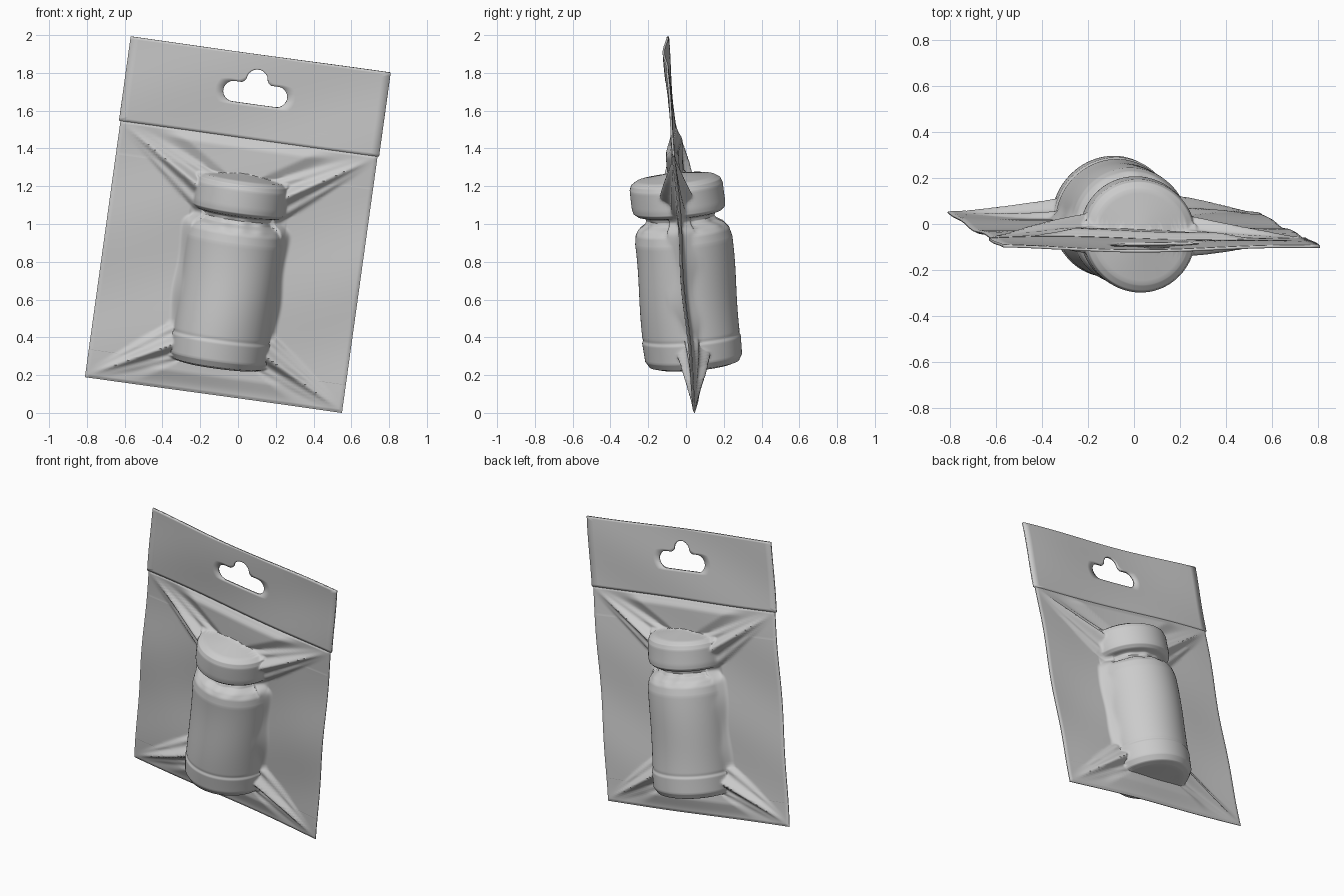
import bpy, bmesh, math
from mathutils import Matrix, Vector

if "Cube" in bpy.data.objects:
    bpy.data.objects.remove(bpy.data.objects["Cube"])

# Tilted frame shared by all parts: u across, w depth, v up the pouch
V_AXIS = Vector((0.137, -0.087, 0.987)).normalized()
U_AXIS = Vector((0.9906, 0, -0.1375)).normalized()
W_AXIS = V_AXIS.cross(U_AXIS).normalized()
FRAME = Matrix((U_AXIS, W_AXIS, V_AXIS)).transposed().to_4x4()
FRAME.translation = (-0.13, 0.052, 0.095)

HALF, BAG_TOP, HEAD_TOP = 0.687, 1.38, 1.826

# Vial silhouette (height, radius) under the film
PROFILE = [(0.150, 0), (0.157, 0.20), (0.168, 0.238), (0.20, 0.257), (0.30, 0.262),
           (0.312, 0.255), (0.33, 0.258), (0.83, 0.258), (0.88, 0.248), (0.91, 0.225),
           (0.93, 0.190), (0.95, 0.178), (0.968, 0.185), (0.978, 0.225), (0.995, 0.244),
           (1.02, 0.248), (1.12, 0.247), (1.145, 0.238), (1.163, 0.21), (1.195, 0.0)]


def clamp(x, a=0.0, b=1.0):
    return max(a, min(b, x))


def smax(a, b, k=0.014):
    h = max(k - abs(a - b), 0) / k
    return max(a, b) + h * h * k * 0.25


def radius(v):
    for (v0, r0), (v1, r1) in zip(PROFILE, PROFILE[1:]):
        if v0 <= v <= v1:
            return r0 + (r1 - r0) * (v - v0) / (v1 - v0)
    return 0.0


def wave(u, v):
    return 0.007 * math.sin(5 * u + 3 * v) + 0.005 * math.sin(9 * v - 4 * u + 1)


def fold(u, v, a, b, height, width):
    # Tapering pleat running from the vial to a pouch corner
    ax, av = a
    dx, dv = b[0] - ax, b[1] - av
    length = math.hypot(dx, dv)
    t = ((u - ax) * dx + (v - av) * dv) / length ** 2
    if t > 1 or t < -0.25:
        return 0.0
    d = ((u - ax) * dv - (v - av) * dx) / length
    t = max(t, 0)
    w = width * (1 - t) ** 0.8 + 0.012
    s = d / w
    if abs(s) >= 1:
        return 0.0
    return height * (1 - t) ** 0.9 * (1 - s * s) * (0.8 + 0.25 * math.cos(s * 7))


def film_height(u, v, side):
    a = abs(u)
    edge = min((HALF - a), v, BAG_TOP - v)
    h = 0.005 + 0.002 * math.sin(11 * u + 2 * side) * math.sin(8 * v)
    # shallow pillows above and below the vial
    low = 0.034 * clamp(v / 0.10) * clamp((0.60 - a - 1.6 * v) / 0.15)
    high = 0.034 * clamp((BAG_TOP - v) / 0.05) * clamp((0.56 - a - 1.6 * (BAG_TOP - v)) / 0.15)
    h = smax(h, max(low, high))
    # corner pleats
    h = smax(h, fold(a, v, (0.24, 0.25), (0.675, 0.015), 0.085, 0.10))
    h = smax(h, fold(a, v, (0.22, 1.09), (0.675, 1.365), 0.085, 0.10))
    # skirt hugging the sides of the vial
    if 0.15 < v < 1.2:
        pinch = 0.045 * math.exp(-((v - 0.955) / 0.035) ** 2)
        reach = 0.295 - pinch + 0.006 * math.sin(17 * v + side)
        ends = clamp((v - 0.15) / 0.03) * clamp((1.19 - v) / 0.04)
        spindle = 0.06 + 0.04 * math.sin(math.pi * clamp((v - 0.3) / 0.65))
        h = smax(h, ends * spindle * clamp((reach - a) / 0.06) ** 1.4)
    r = radius(v)
    if r > a:
        h = smax(h, math.sqrt(r * r - u * u), 0.01)
    # small puckers at the neck
    if 0.88 < v < 0.98 and a < 0.26:
        h += 0.006 * math.sin(60 * u) * math.sin(math.pi * (v - 0.88) / 0.10)
    return 0.002 + (h - 0.002) * clamp(edge / 0.015)


def steps(spans):
    # Grid lines, packed closer where the shape changes quickly
    out = [spans[0][0]]
    for start, end, n in spans:
        out += [start + (end - start) * i / n for i in range(1, n + 1)]
    return out


def finish(bm, name, angle):
    bmesh.ops.recalc_face_normals(bm, faces=bm.faces[:])
    mesh = bpy.data.meshes.new(name)
    bm.to_mesh(mesh)
    bm.free()
    ob = bpy.data.objects.new(name, mesh)
    bpy.context.collection.objects.link(ob)
    ob.matrix_world = FRAME
    bpy.ops.object.select_all(action='DESELECT')
    ob.select_set(True)
    bpy.context.view_layer.objects.active = ob
    bpy.ops.object.shade_smooth_by_angle(angle=math.radians(angle))
    return ob


# Film pouch: front and back sheets shrunk over the vial
half_cols = steps([(0, 0.17, 17), (0.17, 0.31, 28), (0.31, 0.66, 28), (0.66, HALF, 4)])
cols = [-u for u in reversed(half_cols[1:])] + half_cols
rows = steps([(0, 0.02, 4), (0.02, 0.148, 11), (0.148, 0.158, 10), (0.158, 0.20, 12),
              (0.20, 0.29, 7), (0.29, 0.34, 8), (0.34, 0.83, 28), (0.83, 0.925, 12),
              (0.925, 1.0, 24), (1.0, 1.12, 10), (1.12, 1.20, 26), (1.20, 1.36, 13),
              (1.36, BAG_TOP, 4)])
bm = bmesh.new()
rims = []
for side in (-1, 1):
    grid = [[bm.verts.new((u, side * film_height(u, v, side) + wave(u, v), v)) for u in cols]
            for v in rows]
    for r0, r1 in zip(grid, grid[1:]):
        for i in range(len(cols) - 1):
            bm.faces.new((r0[i], r0[i + 1], r1[i + 1], r1[i]))
    rims.append(grid[0] + [r[-1] for r in grid[1:]] + grid[-1][-2::-1]
                + [r[0] for r in grid[-2:0:-1]])
n = len(rims[0])
for i in range(n):
    j = (i + 1) % n
    bm.faces.new((rims[0][i], rims[0][j], rims[1][j], rims[1][i]))
finish(bm, "film_pouch", 50)


# Header card with a hanging slot
HOLE_V = 1.615


def in_slot(x, y):
    pill = math.hypot(max(abs(x) - 0.115, 0), y) < 0.055
    bump = math.hypot(x, y - 0.075) < 0.056
    throat = 0 < y < 0.075 and abs(x) < 0.056 + 0.03 * clamp(1 - (y - 0.05) / 0.03) ** 2
    return pill or bump or throat


def slot_edge(c, s):
    r = 0.04
    while in_slot(r * c, r * s):
        r += 0.0008
    return r


def card_edge(c, s):
    return min(0.695 / max(abs(c), 1e-9),
               ((HEAD_TOP - HOLE_V) if s > 0 else (HOLE_V - BAG_TOP + 0.005)) / max(abs(s), 1e-9))


angles = [2 * math.pi * i / 160 for i in range(160)]
for dv in (HEAD_TOP - HOLE_V, BAG_TOP - 0.005 - HOLE_V):
    for du in (-0.695, 0.695):
        angles.append(math.atan2(dv, du) % (2 * math.pi))
angles.sort()
bm = bmesh.new()
spokes = []
for ang in angles:
    c, s = math.cos(ang), math.sin(ang)
    r0, r1 = slot_edge(c, s), card_edge(c, s)
    spoke = []
    for k in range(13):
        r = r0 + (r1 - r0) * k / 12
        u, v = r * c, HOLE_V + r * s
        spoke.append(bm.verts.new((u, wave(u, v), v)))
    spokes.append(spoke)
for a, b in zip(spokes, spokes[1:] + spokes[:1]):
    for k in range(12):
        bm.faces.new((a[k], a[k + 1], b[k + 1], b[k]))
card = finish(bm, "header_card", 40)
thick = card.modifiers.new("thickness", 'SOLIDIFY')
thick.thickness = 0.012
thick.offset = 0
